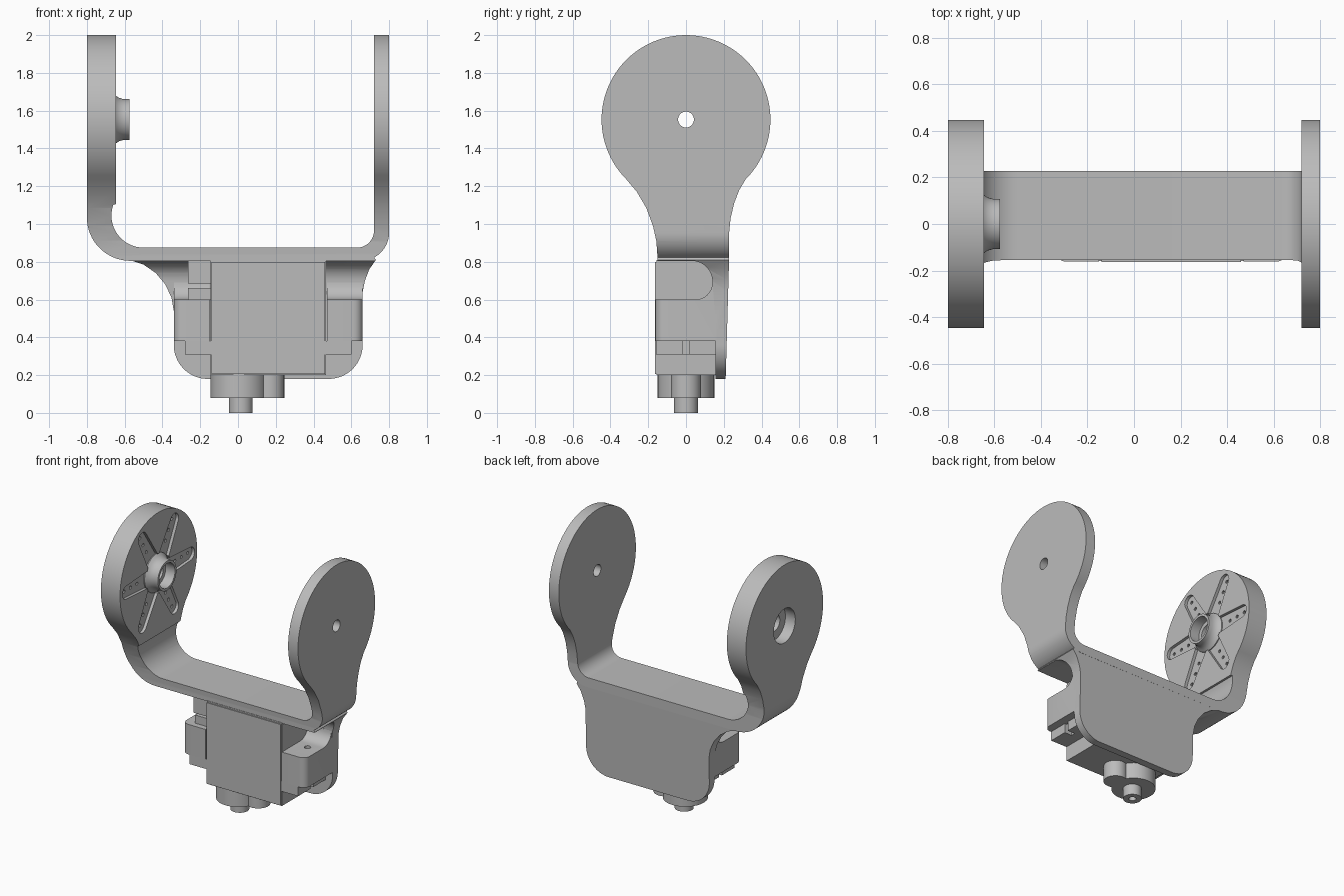
import bpy, bmesh
from math import sin, cos, radians, pi

if "Cube" in bpy.data.objects:
    bpy.data.objects.remove(bpy.data.objects["Cube"])

grey = bpy.data.materials.new("plain grey")
grey.use_nodes = True
grey.diffuse_color = (0.5, 0.5, 0.5, 1)
grey.node_tree.nodes["Principled BSDF"].inputs["Base Color"].default_value = (0.5, 0.5, 0.5, 1)


def place(axis, u, v, w):
    return {"x": (w, u, v), "y": (u, w, v), "z": (u, v, w)}[axis]


def arc(cu, cv, r, start, end, n=16):
    steps = [radians(start + (end - start) * i / n) for i in range(n + 1)]
    return [(cu + r * cos(a), cv + r * sin(a)) for a in steps]


def circle(cu, cv, r, n=48):
    return arc(cu, cv, r, 0, 360, n)[:-1]


def finish(name, bm):
    bmesh.ops.recalc_face_normals(bm, faces=bm.faces)
    mesh = bpy.data.meshes.new(name)
    bm.to_mesh(mesh)
    bm.free()
    mesh.materials.append(grey)
    obj = bpy.data.objects.new(name, mesh)
    bpy.context.collection.objects.link(obj)
    return obj


def prism(name, axis, low, high, *outlines):
    """Extrude one or more flat outlines along an axis."""
    bm = bmesh.new()
    for pts in outlines:
        a = [bm.verts.new(place(axis, u, v, low)) for u, v in pts]
        b = [bm.verts.new(place(axis, u, v, high)) for u, v in pts]
        bm.faces.new(a)
        bm.faces.new(b)
        for i in range(len(pts)):
            j = (i + 1) % len(pts)
            bm.faces.new((a[i], a[j], b[j], b[i]))
    return finish(name, bm)


def box(name, x0, x1, y0, y1, z0, z1):
    return prism(name, "z", z0, z1, [(x0, y0), (x1, y0), (x1, y1), (x0, y1)])


def hollow_turning(name, cy, cz, profile, n=48):
    """Revolve a closed (radius, x) loop around an x-direction axis."""
    bm = bmesh.new()
    rings = [[bm.verts.new((x, cy + r * cos(2 * pi * k / n), cz + r * sin(2 * pi * k / n)))
              for k in range(n)] for r, x in profile]
    for i, ring in enumerate(rings):
        nxt = rings[(i + 1) % len(rings)]
        for k in range(n):
            m = (k + 1) % n
            bm.faces.new((ring[k], ring[m], nxt[m], nxt[k]))
    return finish(name, bm)


def combine(obj, tool, operation="DIFFERENCE"):
    """Apply a boolean and discard the helper object."""
    mod = obj.modifiers.new("cut", "BOOLEAN")
    mod.operation, mod.solver, mod.object = operation, "EXACT", tool
    bpy.context.view_layer.update()
    result = bpy.data.meshes.new_from_object(obj.evaluated_get(bpy.context.evaluated_depsgraph_get()))
    obj.modifiers.clear()
    obj.data = result
    bpy.data.objects.remove(tool)


HUB = 1.553    # height of the disc axis
FACE = -0.645  # inner face of the thick disc

# U-shaped bracket: front profile intersected with the side silhouette
front = ([(-0.8, 2.1)] + arc(-0.57, 1.035, 0.23, 180, 270) + arc(0.65, 0.955, 0.15, -90, 0)
         + [(0.8, 2.1), (0.72, 2.1)] + arc(0.63, 0.965, 0.09, 0, -90)
         + arc(-0.5, 1.045, 0.17, 270, 160) + [(FACE, 1.105), (FACE, 2.1)])
side = (arc(0, HUB, 0.447, -45, 225, 72)
        + [(-0.26, 1.17), (-0.21, 1.085), (-0.175, 0.99), (-0.157, 0.91), (-0.152, 0.84), (-0.152, 0.7)]
        + [(0.228, 0.7), (0.228, 0.95), (0.236, 1.03), (0.255, 1.11), (0.282, 1.18)])
bracket = prism("u_bracket", "y", -0.6, 0.6, front)
combine(bracket, prism("side_shape", "x", -1, 1, side), "INTERSECT")

# Star recess with six rounded arms and rows of small holes
star, holes = [], []
for k in range(6):
    a = 60 * k
    ca, sa = cos(radians(a)), sin(radians(a))
    star += arc(0, HUB, 0.145, a - 34, a - 26, 2)
    star += arc(0.37 * ca, HUB + 0.37 * sa, 0.048, a - 80, a + 80, 10)
    holes += [circle(r * ca, HUB + r * sa, 0.012, 10) for r in (0.22, 0.295, 0.37)]
combine(bracket, prism("star_cutter", "x", FACE - 0.022, FACE + 0.1, star))
combine(bracket, prism("hole_cutter", "x", FACE - 0.06, FACE + 0.1, *holes))

# Axle holes through the discs
combine(bracket, prism("bore_cutter", "x", -0.9, -0.5, circle(0, HUB, 0.06)))
combine(bracket, prism("counterbore_cutter", "x", -0.9, -0.72, circle(0, HUB, 0.125)))
combine(bracket, prism("pivot_cutter", "x", 0.6, 0.9, circle(0, HUB, 0.042)))

# Flared hub collar on the thick disc
hollow_turning("hub_collar", 0, HUB, [
    (0.14, -0.68), (0.14, -0.66), (0.125, -0.645), (0.114, -0.628), (0.108, -0.605), (0.108, -0.575),
    (0.09, -0.575), (0.09, -0.65), (0.06, -0.65), (0.06, -0.68)])

# Back plate flaring into the bracket, with a fillet under the crossbar
plate = ([(-0.5, 0.85), (-0.58, 0.812), (-0.5, 0.785), (-0.435, 0.74), (-0.385, 0.68), (-0.352, 0.61),
          (-0.34, 0.54)] + arc(-0.16, 0.36, 0.18, 180, 270) + arc(0.48, 0.36, 0.18, -90, 0)
         + [(0.66, 0.64), (0.672, 0.7), (0.695, 0.76), (0.73, 0.81), (0.7, 0.85)])
back = prism("back_plate", "y", -0.15, 0.21, plate)
for v in back.data.vertices:
    if v.co.y > 0.2:
        v.co.y += 0.018 * min(1, (v.co.z - 0.18) / 0.63)
combine(back, prism("front_cutter", "x", -1, 1, [(-1, 0), (0.155, 0), (0.155, 0.5)]
                    + arc(0.03, 0.695, 0.11, 0, 90, 10) + [(-1, 0.805)]))

# Mounting ears with a fillet into the back plate
ear_side = ([(-0.162, 0.6), (-0.162, 0.38), (0.17, 0.38), (0.17, 0.69), (0.14, 0.69)]
            + arc(0.05, 0.69, 0.09, 0, -90, 8))
for name, x0, x1, outer in (("right_ear", -0.34, -0.15, -0.34), ("left_ear", 0.47, 0.66, 0.66)):
    ear = prism(name, "x", x0, x1, ear_side)
    bm = bmesh.new()
    bm.from_mesh(ear.data)
    corner = [e for e in bm.edges
              if all(abs(v.co.x - outer) < 0.001 and v.co.y < -0.16 for v in e.verts)]
    bmesh.ops.bevel(bm, geom=corner, offset=0.05, segments=6, profile=0.5, affect="EDGES")
    bm.to_mesh(ear.data)
    bm.free()
    combine(ear, prism("screw_cutter", "z", 0.3, 0.9, circle((x0 + x1) / 2, 0, 0.022, 16)))

# Servo body, slotted flange and cable block
box("servo_body", -0.145, 0.465, -0.155, 0.16, 0.2, 0.81)
box("servo_front_cover", -0.14, 0.46, -0.163, -0.15, 0.205, 0.8)
flange = box("servo_flange", -0.28, 0.6, -0.16, 0.16, 0.31, 0.381)
for x0, x1 in ((-0.4, -0.22), (0.54, 0.7)):
    combine(flange, box("slot_cutter", x0, x1, -0.016, 0.016, 0.25, 0.45))
box("cable_block", -0.265, -0.14, -0.14, 0.1, 0.685, 0.806)
box("cable_step", -0.265, -0.14, -0.12, 0.1, 0.6, 0.66)

# Gear housing and output shaft
housing = prism("gear_housing", "z", 0.08, 0.22, circle(0.005, 0, 0.15))
combine(housing, prism("idler_lobe", "z", 0.08, 0.22, circle(0.165, 0, 0.08)), "UNION")
shaft = prism("output_shaft", "z", 0, 0.12, circle(0.015, 0, 0.063, 32))
combine(shaft, prism("shaft_cutter", "z", -0.1, 0.06, circle(0.015, 0, 0.025, 20)))

# Smooth curved faces while keeping edges crisp
bpy.ops.object.select_all(action="DESELECT")
for obj in bpy.context.collection.objects:
    if obj.type == "MESH":
        obj.select_set(True)
        bpy.context.view_layer.objects.active = obj
bpy.ops.object.shade_smooth_by_angle(angle=radians(30))
